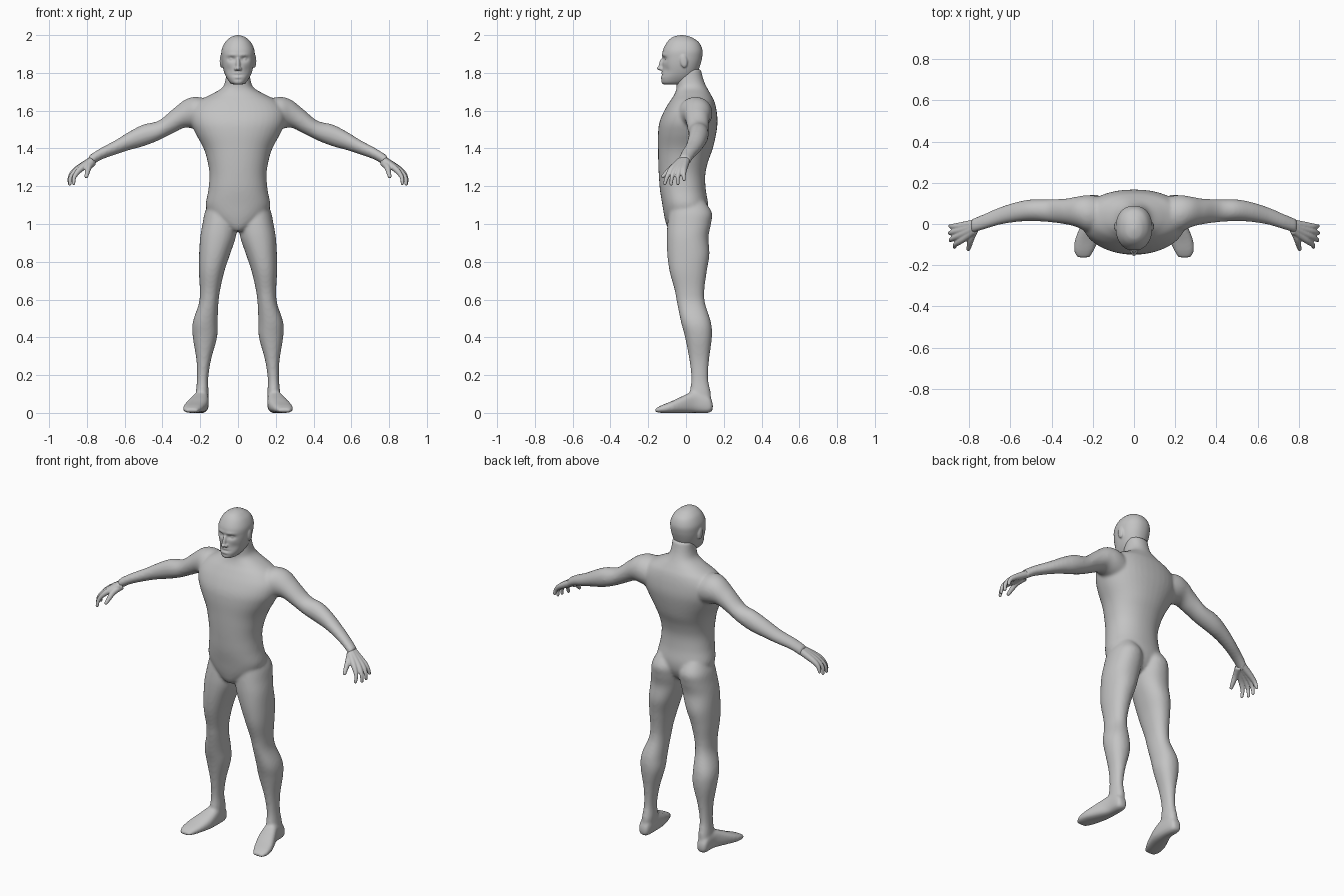
import bpy, bmesh, math
from mathutils import Vector, Matrix

skin = bpy.data.materials.new("plain grey")
skin.diffuse_color = (0.55, 0.55, 0.55, 1)


def spline(rows, steps):
    """Catmull-Rom interpolation of section rows."""
    out = []
    for i in range(len(rows) - 1):
        p = [rows[max(0, min(len(rows) - 1, i + k))] for k in (-1, 0, 1, 2)]
        for s in range(steps):
            t = s / steps
            out.append([0.5 * (2 * b + (c - a) * t + (2 * a - 5 * b + 4 * c - d) * t * t
                               + (3 * b - a - 3 * c + d) * t ** 3) for a, b, c, d in zip(*p)])
    return out + [list(rows[-1])]


def skin_rings(bm, rings):
    """Bridge rings of points into a closed tube."""
    vs = [[bm.verts.new(p) for p in ring] for ring in rings]
    n = len(vs[0])
    for a, b in zip(vs, vs[1:]):
        for i in range(n):
            bm.faces.new((a[i], a[(i + 1) % n], b[(i + 1) % n], b[i]))
    bm.faces.new(vs[0][::-1])
    bm.faces.new(vs[-1])


def loft(bm, axis, rows, power=2.2, side=1, n=40, steps=6, warp=None):
    """Rounded sections along an axis: position, then low/high of the two other axes."""
    rings = []
    for pos, u0, u1, v0, v1 in spline(rows, steps):
        ring = []
        for i in range(n):
            a = 2 * math.pi * i / n
            c, s = math.cos(a), math.sin(a)
            u = (u0 + u1) / 2 + (u1 - u0) / 2 * math.copysign(abs(c) ** (2 / power), c)
            v = (v0 + v1) / 2 + (v1 - v0) / 2 * math.copysign(abs(s) ** (2 / power), s)
            p = {"x": (pos, u, v), "y": (u, pos, v), "z": (u, v, pos)}[axis]
            p = Vector((p[0] * side, p[1], p[2]))
            ring.append(warp(p) if warp else p)
        rings.append(ring)
    skin_rings(bm, rings)


def tube(bm, pts, radii, side=1, n=14):
    """Round tapering tube with a rounded tip."""
    rows = spline([(*p, r) for p, r in zip(pts, radii)], 6)
    rings = []
    for i, row in enumerate(rows):
        d = Vector(rows[min(i + 1, len(rows) - 1)][:3]) - Vector(rows[max(i - 1, 0)][:3])
        q = d.to_track_quat("Z", "Y")
        ring = []
        for k in range(n):
            a = 2 * math.pi * k / n
            p = Vector(row[:3]) + q @ Vector((math.cos(a), math.sin(a), 0)) * row[3]
            ring.append(Vector((p.x * side, p.y, p.z)))
        rings.append(ring)
    skin_rings(bm, rings)
    ball(bm, (pts[-1][0] * side, *pts[-1][1:]), (radii[-1],) * 3)


def ball(bm, loc, size, rot=0):
    m = Matrix.Translation(loc) @ Matrix.Rotation(rot, 4, "X") @ Matrix.Diagonal((*size, 1))
    bmesh.ops.create_uvsphere(bm, u_segments=20, v_segments=14, radius=1, matrix=m)


def finish(name, bm, voxel, smooth):
    """Fuse overlapping volumes into one smooth skin."""
    bmesh.ops.recalc_face_normals(bm, faces=bm.faces)
    me = bpy.data.meshes.new(name)
    bm.to_mesh(me)
    bm.free()
    ob = bpy.data.objects.new(name, me)
    bpy.context.collection.objects.link(ob)
    me.materials.append(skin)
    me.shade_smooth()
    r = ob.modifiers.new("fuse", "REMESH")
    r.mode, r.voxel_size, r.use_smooth_shade = "VOXEL", voxel, True
    s = ob.modifiers.new("soften", "SMOOTH")
    s.factor, s.iterations = 0.5, smooth


def sym(rows):
    return [(z, -w, w, y0, y1) for z, w, y0, y1 in rows]


# Torso and neck: height, half width, front, back
torso = [(.962, .03, -.085, .03), (.99, .085, -.102, .08), (1.04, .145, -.115, .11),
         (1.1, .17, -.125, .118), (1.18, .157, -.138, .105), (1.26, .151, -.144, .102),
         (1.33, .161, -.147, .117), (1.4, .182, -.148, .142), (1.48, .225, -.148, .16),
         (1.54, .25, -.14, .167), (1.6, .25, -.115, .162), (1.65, .21, -.085, .15),
         (1.685, .145, -.062, .132), (1.72, .085, -.05, .112), (1.76, .067, -.05, .094),
         (1.82, .062, -.04, .078)]
arm = [(.14, -.04, .13, 1.48, 1.655), (.22, -.04, .14, 1.5, 1.673), (.28, -.014, .132, 1.51, 1.658),
       (.34, 0, .122, 1.483, 1.612), (.42, .01, .12, 1.443, 1.547), (.5, .014, .119, 1.412, 1.527),
       (.57, .01, .106, 1.393, 1.492), (.65, -.003, .081, 1.367, 1.443),
       (.73, -.027, .047, 1.337, 1.4), (.79, -.045, .022, 1.298, 1.362)]
leg = [(1.12, .03, .15, -.08, .1), (1.06, .008, .176, -.09, .137), (1, .004, .188, -.098, .132),
       (.93, .012, .2, -.102, .119), (.84, .042, .206, -.099, .124), (.75, .072, .207, -.087, .11),
       (.65, .095, .202, -.06, .097), (.58, .104, .207, -.047, .101), (.48, .108, .239, -.026, .132),
       (.4, .111, .239, -.005, .137), (.28, .143, .22, .018, .122), (.18, .158, .217, .028, .117),
       (.1, .156, .224, .02, .132), (.03, .165, .225, .03, .13)]
foot = [(.142, .175, .215, .015, .05), (.12, .162, .228, 0, .09), (.05, .155, .235, 0, .115),
        (-.02, .157, .264, 0, .088), (-.08, .174, .287, 0, .06), (-.13, .195, .29, 0, .04),
        (-.163, .215, .277, .004, .022)]

body = bmesh.new()
loft(body, "z", sym(torso))
for s in (1, -1):
    loft(body, "x", arm, side=s, power=2)
    loft(body, "z", leg, side=s)
    loft(body, "y", foot, side=s, power=2.7)
finish("body", body, 0.008, 8)

# Head: height, half width, front, back
skull = [(1.738, .02, -.115, -.02), (1.746, .04, -.128, 0), (1.77, .058, -.132, .04),
         (1.8, .072, -.127, .06), (1.84, .083, -.125, .075), (1.88, .088, -.125, .085),
         (1.92, .087, -.122, .087), (1.96, .07, -.102, .07), (1.985, .045, -.078, .036),
         (1.995, .025, -.055, .01), (2.0, .006, -.03, -.018)]
# Face relief: x, height, x radius, z radius, push back
relief = [(.034, 1.873, .02, .012, .014), (.03, 1.895, .03, .009, -.005), (0, 1.788, .026, .004, .007),
          (0, 1.799, .02, .005, -.004), (0, 1.777, .018, .006, -.004), (0, 1.764, .02, .005, .004),
          (.05, 1.815, .02, .022, .006)]


def face(p):
    if p.y < -.04:
        p.y += sum(d * math.exp(-((abs(p.x) - x) / rx) ** 2 - ((p.z - z) / rz) ** 2)
                   for x, z, rx, rz, d in relief)
    return p


head = bmesh.new()
loft(head, "z", sym(skull), n=96, steps=10, warp=face)
# Nose ridge, tip and nostrils
ball(head, (0, -.129, 1.847), (.011, .014, .034), -.22)
ball(head, (0, -.138, 1.824), (.012, .018, .011))
for s in (1, -1):
    ball(head, (.012 * s, -.13, 1.821), (.009, .013, .009))
    # Eyeballs and ears
    ball(head, (.034 * s, -.099, 1.872), (.014, .014, .008))
    ball(head, (.088 * s, -.012, 1.863), (.009, .02, .036), .15)
finish("head", head, 0.0045, 3)

# Hands: each finger runs wrist, knuckle, middle joint, tip
fingers = [[(.775, -.03, 1.33), (.835, -.077, 1.29), (.866, -.1, 1.25), (.87, -.112, 1.215)],
           [(.775, -.02, 1.335), (.85, -.056, 1.288), (.884, -.074, 1.25), (.89, -.079, 1.212)],
           [(.775, -.01, 1.335), (.857, -.033, 1.287), (.889, -.043, 1.25), (.893, -.043, 1.214)],
           [(.775, 0, 1.335), (.856, -.011, 1.288), (.884, -.012, 1.26), (.892, -.01, 1.235)]]
thumb = [(.77, -.02, 1.325), (.79, -.068, 1.302), (.798, -.102, 1.272), (.803, -.122, 1.252)]
for s, label in ((1, "left_hand"), (-1, "right_hand")):
    hand = bmesh.new()
    for f in fingers:
        tube(hand, f, (.022, .0165, .0115, .009), s)
    tube(hand, thumb, (.02, .017, .013, .01), s)
    finish(label, hand, 0.004, 3)
